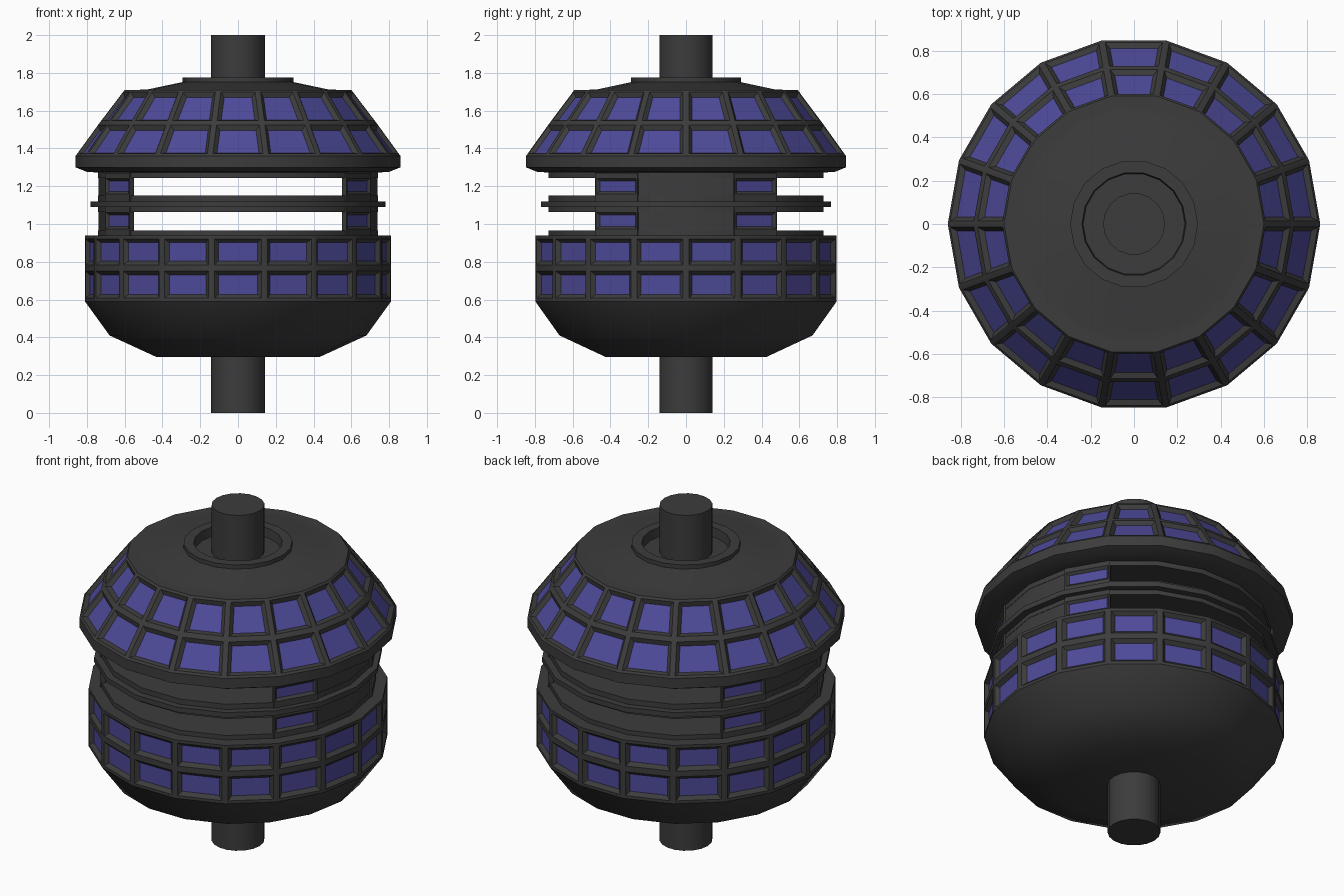
import bpy, bmesh, math

if "Cube" in bpy.data.objects:
    bpy.data.objects.remove(bpy.data.objects["Cube"])

SIDES = 18
STEP = 2 * math.pi / SIDES


def material(name, rgb):
    m = bpy.data.materials.new(name)
    m.diffuse_color = (*rgb, 1)
    m.use_nodes = True
    m.node_tree.nodes["Principled BSDF"].inputs["Base Color"].default_value = m.diffuse_color
    return m


GREY = material("dark_grey", (0.045, 0.045, 0.045))
BLUE = material("window_blue", (0.075, 0.068, 0.32))


def lathe(name, profile, start=0, count=SIDES, windows=None, smooth=35, flat_caps=True):
    """Turn (radius, z) points round z. A full turn is capped at both ends;
    a part turn treats the profile as a closed section.
    windows = (z_low, z_high, border, slope): inset outer faces in these bands."""
    full = count == SIDES
    bm = bmesh.new()
    n_col = count if full else count + 1
    cols = []
    for i in range(n_col):
        a = (start + i) * STEP
        cols.append([bm.verts.new((r * math.cos(a), r * math.sin(a), z)) for r, z in profile])
    n = len(profile)
    for i in range(count):
        c, d = cols[i], cols[(i + 1) % n_col]
        for j in range(n - 1 if full else n):
            k = (j + 1) % n
            bm.faces.new((c[j], d[j], d[k], c[k]))
    if full:
        caps = [bm.faces.new([c[j] for c in cols]) for j in (0, -1)]
    else:
        caps = [bm.faces.new(cols[0]), bm.faces.new(cols[-1])]
    bmesh.ops.recalc_face_normals(bm, faces=bm.faces)
    if windows:
        bands, border, slope, depth = windows
        panes = []
        for f in bm.faces:
            p = f.calc_center_median()
            outward = f.normal.x * p.x + f.normal.y * p.y > 0.3 * math.hypot(p.x, p.y)
            if f not in caps and outward and any(lo < p.z < hi for lo, hi in bands):
                panes.append(f)
        bmesh.ops.inset_individual(bm, faces=panes, thickness=border, use_even_offset=True)
        bmesh.ops.inset_individual(bm, faces=panes, thickness=slope, depth=-depth,
                                   use_even_offset=True)
        for f in panes:
            f.material_index = 1
    for f in bm.faces:
        f.smooth = not (f in caps and flat_caps)
    me = bpy.data.meshes.new(name)
    bm.to_mesh(me)
    bm.free()
    me.materials.append(GREY)
    me.materials.append(BLUE)
    me.set_sharp_from_angle(angle=math.radians(smooth))
    ob = bpy.data.objects.new(name, me)
    bpy.context.collection.objects.link(ob)
    return ob


# Shafts above and below
lathe("lower_shaft", [(0.143, 0), (0.143, 0.32)])
lathe("upper_shaft", [(0.143, 1.70), (0.143, 2.0)])

# Rounded bowl underneath
lathe("lower_bowl", [(0.43, 0.295), (0.68, 0.41), (0.81, 0.59)])

# Drum with two rows of windows
lathe("window_drum", [(0.81, 0.59), (0.81, 0.767), (0.81, 0.938)],
      windows=([(0.6, 0.93)], 0.017, 0.02, 0.02))

# Plates of the open middle deck
lathe("deck_floor", [(0.74, 0.92), (0.74, 0.965)])
lathe("deck_middle", [(0.74, 1.064), (0.74, 1.151)])
lathe("deck_ring", [(0.78, 1.09), (0.78, 1.12)])
lathe("deck_ceiling", [(0.74, 1.243), (0.74, 1.29)])

# Curved walls on both sides, with a windowed panel at each end
for side, first in (("right", -2), ("left", 7)):
    lathe(side + "_wall", [(0.72, 0.95), (0.738, 0.95), (0.738, 1.26), (0.72, 1.26)],
          first + 1, 2)
    for end, s in (("first", first), ("last", first + 3)):
        lathe(f"{side}_wall_panel_{end}",
              [(0.718, 0.94), (0.75, 0.94), (0.75, 0.965), (0.75, 1.07), (0.75, 1.15),
               (0.75, 1.25), (0.75, 1.27), (0.718, 1.27)],
              s, 1, windows=([(0.97, 1.06), (1.16, 1.24)], 0.008, 0.014, 0.014))

# Overhanging rim and sloping roof with two rows of windows
lathe("roof_rim", [(0.73, 1.272), (0.80, 1.276), (0.86, 1.30), (0.86, 1.36)])
lathe("window_roof", [(0.86, 1.36), (0.733, 1.535), (0.60, 1.71)],
      windows=([(1.37, 1.70)], 0.015, 0.02, 0.02))

# Shallow cap and the collar around the shaft
lathe("roof_cap", [(0.60, 1.708), (0.48, 1.712), (0.29, 1.752), (0.24, 1.752), (0.24, 1.72)])
lathe("shaft_collar", [(0.24, 1.72), (0.295, 1.745), (0.295, 1.775), (0.24, 1.775), (0.235, 1.721)])
